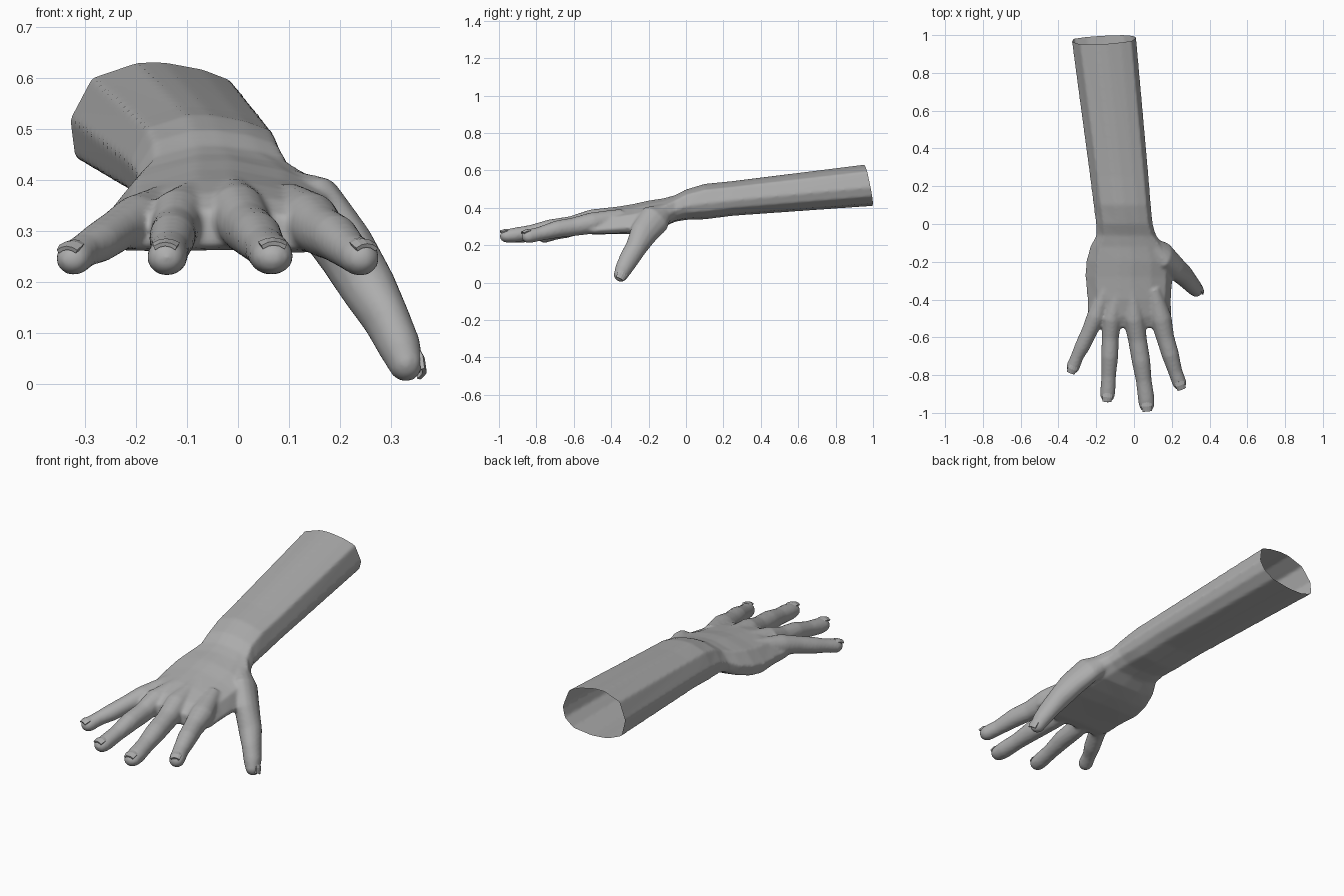
import bpy, bmesh, math
from mathutils import Vector

if "Cube" in bpy.data.objects:
    bpy.data.objects.remove(bpy.data.objects["Cube"])

skin = bpy.data.materials.new("grey_skin")
skin.diffuse_color = (0.42, 0.42, 0.42, 1)
skin.use_nodes = True
skin.node_tree.nodes["Principled BSDF"].inputs["Base Color"].default_value = skin.diffuse_color

# Flattened cross-section shared by forearm, wrist and palm (unit half-sizes)
PROFILE = [(-1, 0), (-.76, .73), (-.24, 1), (.06, 1), (.5, .87), (.85, .66), (1, -.1),
           (.9, -.55), (.6, -.88), (0, -1), (-.5, -.95), (-.93, -.7)]


def loft(bm, rings):
    """Skin a list of closed rings and cap both ends."""
    rows = [[bm.verts.new(p) for p in ring] for ring in rings]
    n = len(rows[0])
    for a, b in zip(rows, rows[1:]):
        for i in range(n):
            j = (i + 1) % n
            bm.faces.new((a[i], a[j], b[j], b[i]))
    bm.faces.new(rows[0])
    bm.faces.new(rows[-1][::-1])


def frame(direction, up):
    t = direction.normalized()
    side = t.cross(up).normalized()
    return t, side, side.cross(t).normalized()


def digit(bm, pts, up, n=14):
    """Tube through (x, y, z, half width, half height) with a rounded tip."""
    c = [Vector(p[:3]) for p in pts]
    rings = []

    def ring(center, d, w, h):
        t, s, v = frame(d, up)
        rings.append([center + s * w * math.cos(2 * math.pi * i / n)
                      + v * h * math.sin(2 * math.pi * i / n) for i in range(n)])
    for i, p in enumerate(pts):
        ring(c[i], c[min(i + 1, len(c) - 1)] - c[max(i - 1, 0)], p[3], p[4])
    d = (c[-1] - c[-2]).normalized()
    w, h = pts[-1][3:]
    for step, k in ((.45, .9), (.8, .64), (1, .28)):
        ring(c[-1] + d * w * step, d, w * k, h * k)
    loft(bm, rings)


bm = bmesh.new()

# Forearm, wrist and palm: y, left, right, bottom, top, sideways droop
body = [(1.1, -.347, .002, .417, .648, 0), (.25, -.233, .078, .357, .542, 0),
        (.1, -.214, .09, .338, .527, 0), (0, -.201, .1, .335, .497, 0),
        (-.06, -.2, .118, .325, .466, .005), (-.12, -.232, .17, .295, .45, .02),
        (-.2, -.254, .205, .275, .438, .035), (-.28, -.258, .205, .265, .42, .04),
        (-.4, -.247, .198, .265, .4, .04), (-.49, -.245, .2, .262, .375, .035),
        (-.55, -.215, .185, .268, .34, .025)]
rings = []
for y, l, r, b, t, droop in body:
    rings.append([((l + r) / 2 + u * (r - l) / 2, y,
                   (b + t) / 2 + v * (t - b) / 2 - droop * u * u * (1 if u > 0 else .6))
                  for u, v in PROFILE])
loft(bm, rings)

# Fingers run from inside the palm, over the knuckles, to the tips
UP = Vector((0, 0, 1))
fingers = {
    "little": [(-.15, -.34, .345, .035, .045), (-.2, -.49, .32, .05, .05),
               (-.237, -.57, .3, .042, .042), (-.272, -.645, .277, .041, .04),
               (-.3, -.7, .262, .034, .034), (-.322, -.755, .246, .036, .034)],
    "ring": [(-.08, -.34, .36, .035, .045), (-.118, -.5, .325, .054, .057),
             (-.125, -.6, .298, .045, .05), (-.129, -.7, .287, .046, .047),
             (-.134, -.8, .264, .039, .038), (-.138, -.88, .25, .04, .038),
             (-.14, -.905, .247, .039, .036)],
    "middle": [(-.01, -.34, .365, .035, .045), (.0, -.5, .332, .058, .06),
               (.018, -.61, .304, .05, .052), (.038, -.73, .288, .049, .049),
               (.052, -.83, .268, .042, .04), (.064, -.92, .253, .044, .04),
               (.067, -.953, .249, .042, .036)],
    "index": [(.1, -.34, .35, .04, .045), (.142, -.5, .318, .058, .058),
              (.165, -.6, .298, .048, .05), (.192, -.69, .285, .046, .047),
              (.218, -.78, .261, .038, .038), (.24, -.84, .247, .038, .037)],
}
for pts in fingers.values():
    digit(bm, pts, UP)

# Thumb hangs down and outward from the side of the palm
thumb = [(.09, -.12, .375, .05, .05), (.155, -.165, .34, .085, .055),
         (.212, -.228, .262, .075, .057), (.258, -.268, .185, .058, .055),
         (.292, -.305, .125, .054, .046), (.318, -.335, .07, .046, .042),
         (.327, -.347, .044, .04, .036)]
THUMB_UP = Vector((.85, .35, .35))
digit(bm, thumb, THUMB_UP)

bmesh.ops.recalc_face_normals(bm, faces=bm.faces)
mesh = bpy.data.meshes.new("hand_and_forearm")
bm.to_mesh(mesh)
bm.free()
hand = bpy.data.objects.new("hand_and_forearm", mesh)
bpy.context.collection.objects.link(hand)

# Fuse the overlapping parts into one skin and soften the joins
remesh = hand.modifiers.new("fuse", 'REMESH')
remesh.mode = 'VOXEL'
remesh.voxel_size = 0.008
soft = hand.modifiers.new("soften", 'SMOOTH')
soft.factor = 0.5
soft.iterations = 6
bpy.context.view_layer.update()
fused = bpy.data.meshes.new_from_object(hand.evaluated_get(bpy.context.evaluated_depsgraph_get()))
hand.modifiers.clear()
hand.data = fused

# Slice off the elbow end at a slant, leaving it open
bm = bmesh.new()
bm.from_mesh(fused)
bmesh.ops.bisect_plane(bm, geom=bm.verts[:] + bm.edges[:] + bm.faces[:],
                       plane_co=(-.1, 1.0, .41), plane_no=(-.06, 1, .2), clear_outer=True)
for f in bm.faces:
    f.smooth = True
bm.to_mesh(fused)
bm.free()
fused.materials.clear()
fused.materials.append(skin)


def nail(name, pts, up):
    """Thin curved plate resting on the end of a digit."""
    c = Vector(pts[-1][:3])
    w, h = pts[-1][3:]
    t, s, v = frame(c - Vector(pts[-2][:3]), up)
    nb = bmesh.new()
    rows = []
    for along, lift, k in ((-.35, .9, .5), (.2, .97, .64), (.85, .85, .55)):
        rows.append([nb.verts.new(c + t * w * along + s * w * k * u
                                  + v * h * (lift - .22 * u * u))
                     for u in (-1, -.5, 0, .5, 1)])
    for a, b in zip(rows, rows[1:]):
        for i in range(4):
            nb.faces.new((a[i], a[i + 1], b[i + 1], b[i]))
    bmesh.ops.recalc_face_normals(nb, faces=nb.faces)
    m = bpy.data.meshes.new(name)
    nb.to_mesh(m)
    nb.free()
    m.materials.append(skin)
    ob = bpy.data.objects.new(name, m)
    bpy.context.collection.objects.link(ob)
    plate = ob.modifiers.new("thickness", 'SOLIDIFY')
    plate.thickness = 0.008
    plate.offset = 0


for label, pts in fingers.items():
    nail(label + "_nail", pts, UP)
nail("thumb_nail", thumb, THUMB_UP)
